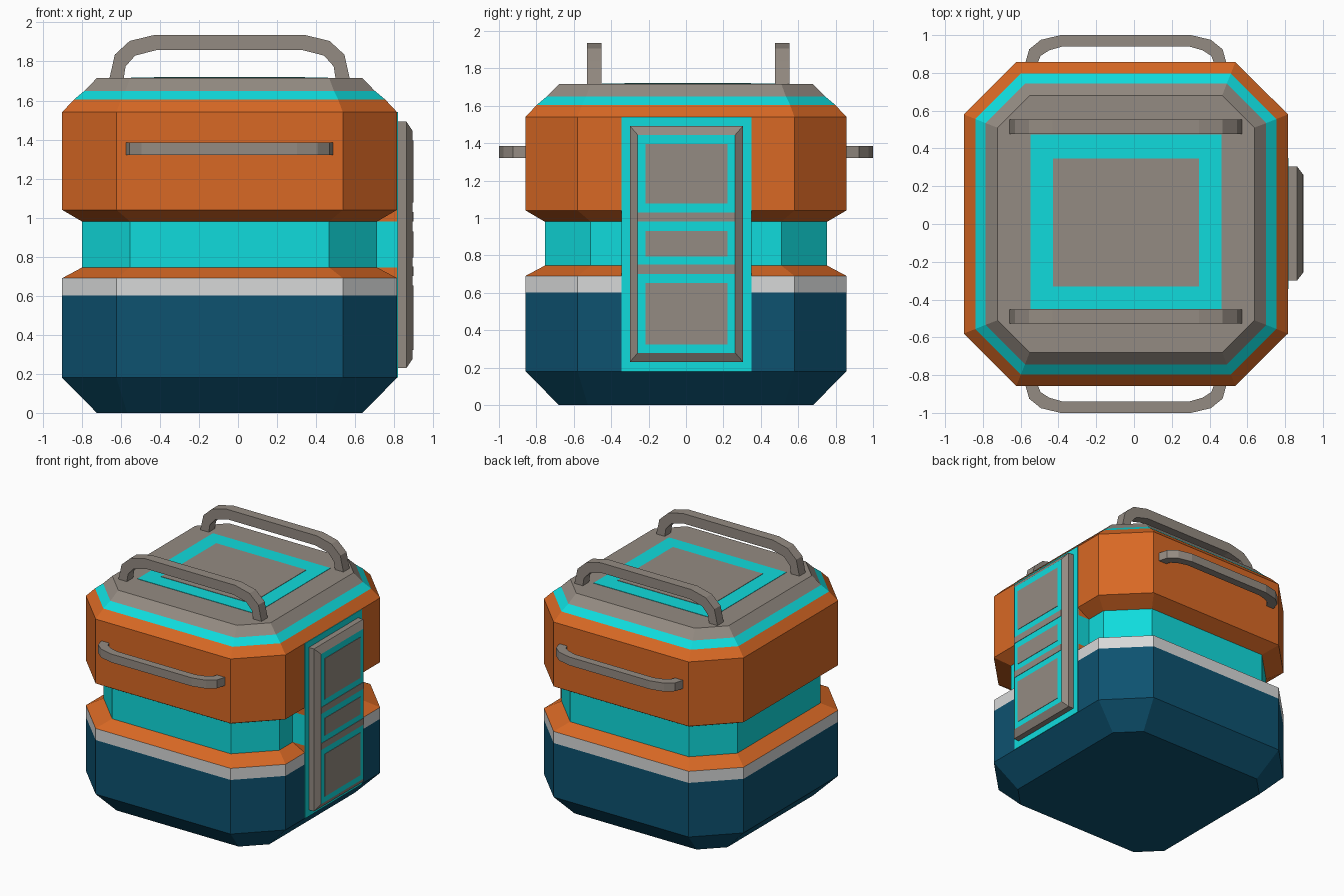
import bpy, bmesh

if "Cube" in bpy.data.objects:
    bpy.data.objects.remove(bpy.data.objects["Cube"])

CX = -0.043  # body centre in x (the door sticks out on +x)


def mat(name, r, g, b):
    m = bpy.data.materials.new(name)
    m.diffuse_color = (r, g, b, 1)
    m.use_nodes = True
    m.node_tree.nodes["Principled BSDF"].inputs["Base Color"].default_value = m.diffuse_color
    return m


orange = mat("orange", 0.69, 0.14, 0.018)
cyan = mat("cyan", 0.005, 0.71, 0.72)
navy = mat("navy", 0.004, 0.084, 0.162)
grey = mat("warm grey", 0.296, 0.258, 0.223)
white = mat("pale grey", 0.68, 0.69, 0.69)


def finish(name, bm, mats):
    bmesh.ops.recalc_face_normals(bm, faces=bm.faces[:])
    me = bpy.data.meshes.new(name)
    bm.to_mesh(me)
    bm.free()
    for m in mats:
        me.materials.append(m)
    ob = bpy.data.objects.new(name, me)
    bpy.context.collection.objects.link(ob)
    return ob


def box(name, x0, x1, y0, y1, z0, z1, m):
    bm = bmesh.new()
    bmesh.ops.create_cube(bm, size=1)
    for v in bm.verts:
        v.co.x = x1 if v.co.x > 0 else x0
        v.co.y = y1 if v.co.y > 0 else y0
        v.co.z = z1 if v.co.z > 0 else z0
    return finish(name, bm, [m])


def loft(bm, rings):
    """Skin closed rings of equal length, cap both ends; returns bands."""
    vs = [[bm.verts.new(p) for p in r] for r in rings]
    n = len(vs[0])
    bands = []
    for a, b in zip(vs, vs[1:]):
        bands.append([bm.faces.new((a[i], a[(i + 1) % n], b[(i + 1) % n], b[i]))
                      for i in range(n)])
    return bands, bm.faces.new(vs[0][::-1]), bm.faces.new(vs[-1])


# Octagonal body: (z, half width, half flat, colour of band above)
levels = [(0, 0.68, 0.525, 2), (0.18, 0.858, 0.58, 2), (0.60, 0.858, 0.58, 4),
          (0.69, 0.858, 0.58, 0), (0.745, 0.755, 0.51, 1), (0.98, 0.755, 0.51, 0),
          (1.04, 0.858, 0.58, 0), (1.54, 0.858, 0.58, 0), (1.605, 0.797, 0.556, 1),
          (1.65, 0.743, 0.534, 3), (1.715, 0.68, 0.51, 3)]
bm = bmesh.new()
rings = []
for z, h, f, c in levels:
    rings.append([(CX + x, y, z) for x, y in
                  ((h, -f), (h, f), (f, h), (-f, h), (-h, f), (-h, -f), (-f, -h), (f, -h))])
bands, bottom, top = loft(bm, rings)
for lv, faces in zip(levels, bands):
    for f in faces:
        f.material_index = lv[3]
bottom.material_index, top.material_index = 2, 3
finish("body", bm, [orange, cyan, navy, grey, white])

# Painted square on the lid
box("lid_stripe", CX - 0.505, CX + 0.505, -0.45, 0.475, 1.71, 1.718, cyan)
box("lid_panel", CX - 0.387, CX + 0.387, -0.33, 0.347, 1.713, 1.721, grey)

# Infill bridging the waist behind the door, then the door surround
DY0, DY1 = -0.345, 0.35
box("waist_infill_lower", 0.65, 0.814, DY0, DY1, 0.68, 0.745, orange)
box("waist_infill_middle", 0.65, 0.814, DY0, DY1, 0.745, 0.98, cyan)
box("waist_infill_upper", 0.65, 0.814, DY0, DY1, 0.98, 1.05, orange)
box("door_surround", 0.811, 0.819, DY0, DY1, 0.18, 1.54, cyan)

# Door slab with a bevelled rim and a cyan face
bm = bmesh.new()
rings = []
for x, d in ((0.813, 0), (0.863, 0), (0.895, 0.042)):
    y0, y1, z0, z1 = -0.30 + d, 0.305 - d, 0.23 + d * 1.15, 1.492 - d * 1.15
    rings.append([(x, y0, z0), (x, y1, z0), (x, y1, z1), (x, y0, z1)])
bands, back, front = loft(bm, rings)
front.material_index = 1
finish("door", bm, [grey, cyan])

# Door panels and cross bars
for i, (z0, z1) in enumerate(((0.322, 0.652), (0.795, 0.93), (1.078, 1.394))):
    box("door_panel_%d" % (i + 1), 0.89, 0.898, -0.216, 0.223, z0, z1, grey)
for i, (z0, z1) in enumerate(((0.70, 0.75), (0.98, 1.03))):
    box("door_bar_%d" % (i + 1), 0.89, 0.898, -0.258, 0.263, z0, z1, grey)


def handle(name, outer, inner, place, t0, t1):
    """Bent bar: half profiles (x offset, height), mirrored, given thickness."""
    def full(p):
        return p + [(-x, h) for x, h in p[::-1]]
    o, n = full(outer), full(inner)
    bm = bmesh.new()
    loft(bm, [[place(CX + a[0], a[1], t0), place(CX + a[0], a[1], t1),
               place(CX + b[0], b[1], t1), place(CX + b[0], b[1], t0)]
              for a, b in zip(o, n)])
    finish(name, bm, [grey])


# Two carrying handles on the lid
outer = [(-0.616, 1.71), (-0.588, 1.835), (-0.512, 1.905), (-0.388, 1.935)]
inner = [(-0.543, 1.71), (-0.533, 1.775), (-0.484, 1.83), (-0.375, 1.858)]
for nm, y in (("front", -0.49), ("back", 0.515)):
    handle("lid_handle_" + nm, outer, inner, lambda x, h, t: (x, t, h), y - 0.038, y + 0.038)

# Grab handles on the front and back
outer = [(-0.533, 0.85), (-0.512, 0.925), (-0.45, 0.975), (-0.345, 1.0)]
inner = [(-0.468, 0.85), (-0.452, 0.89), (-0.405, 0.92), (-0.335, 0.94)]
for nm, s in (("front", -1), ("back", 1)):
    handle("grab_handle_" + nm, outer, inner, lambda x, h, t: (x, s * h, t), 1.32, 1.385)
